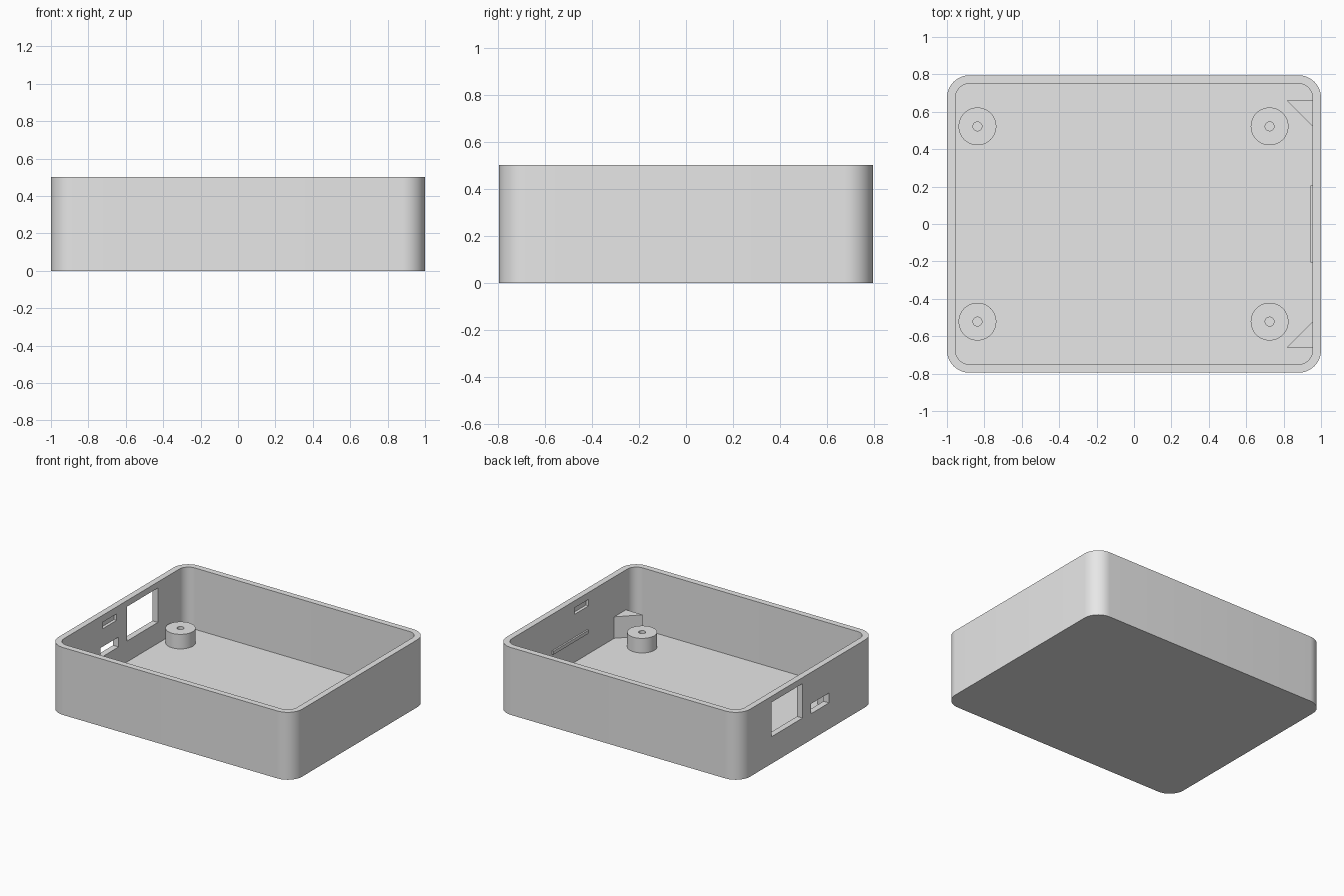
import bpy
import bmesh
from math import cos, sin, pi, radians

if "Cube" in bpy.data.objects:
    bpy.data.objects.remove(bpy.data.objects["Cube"], do_unlink=True)

# Single plastic colour
grey = bpy.data.materials.new("light_grey_plastic")
grey.use_nodes = True
grey.diffuse_color = (0.8, 0.8, 0.8, 1)
grey.node_tree.nodes["Principled BSDF"].inputs["Base Color"].default_value = (0.8, 0.8, 0.8, 1)

HALF_X, HALF_Y, HEIGHT = 1.0, 0.795, 0.5
WALL, FLOOR = 0.045, 0.045


def rounded_rect(hx, hy, r, steps=12):
    """Outline of a rounded rectangle, counter-clockwise."""
    points = []
    for quarter, (sx, sy) in enumerate([(1, 1), (-1, 1), (-1, -1), (1, -1)]):
        for i in range(steps + 1):
            a = (quarter + i / steps) * pi / 2
            points.append((sx * (hx - r) + r * cos(a), sy * (hy - r) + r * sin(a)))
    return points


def circle(cx, cy, r, steps=48):
    return [(cx + r * cos(2 * pi * i / steps), cy + r * sin(2 * pi * i / steps))
            for i in range(steps)]


def rect(x0, x1, y0, y1):
    return [(x0, y0), (x1, y0), (x1, y1), (x0, y1)]


def prism(name, outline, z0, z1):
    """Extrude a flat outline from z0 to z1."""
    bm = bmesh.new()
    base = bm.faces.new([bm.verts.new((x, y, z0)) for x, y in outline])
    top = bmesh.ops.extrude_face_region(bm, geom=[base])["geom"]
    verts = [v for v in top if isinstance(v, bmesh.types.BMVert)]
    bmesh.ops.translate(bm, verts=verts, vec=(0, 0, z1 - z0))
    bmesh.ops.recalc_face_normals(bm, faces=bm.faces)
    mesh = bpy.data.meshes.new(name)
    bm.to_mesh(mesh)
    bm.free()
    mesh.materials.append(grey)
    obj = bpy.data.objects.new(name, mesh)
    bpy.context.collection.objects.link(obj)
    return obj


def cut(obj, cutter):
    """Subtract the cutter, bake the result and drop the cutter."""
    cutter.hide_render = True
    mod = obj.modifiers.new("cut", "BOOLEAN")
    mod.operation, mod.solver, mod.object = "DIFFERENCE", "EXACT", cutter
    graph = bpy.context.evaluated_depsgraph_get()
    baked = bpy.data.meshes.new_from_object(obj.evaluated_get(graph))
    obj.modifiers.clear()
    obj.data = baked
    bpy.data.objects.remove(cutter, do_unlink=True)


def smooth(obj):
    bpy.ops.object.select_all(action="DESELECT")
    obj.select_set(True)
    bpy.context.view_layer.objects.active = obj
    bpy.ops.object.shade_smooth_by_angle(angle=radians(30))


# Open tray with rounded corners
tray = prism("tray", rounded_rect(HALF_X, HALF_Y, 0.12), 0, HEIGHT)
inner_x, inner_y = HALF_X - WALL, HALF_Y - WALL
cut(tray, prism("cavity", rounded_rect(inner_x, inner_y, 0.075), FLOOR, HEIGHT + 0.2))

# Two connector openings through the right wall
cut(tray, prism("large_port", rect(-1.1, -0.9, 0.063, 0.425), 0.2, 0.455))
cut(tray, prism("small_port", rect(-1.1, -0.9, -0.247, -0.035), 0.194, 0.267))

# Shallow lid catches inside both end walls
for side in (-1, 1):
    xs = sorted((side * 0.9, side * (inner_x + 0.022)))
    cut(tray, prism("catch", rect(*xs, -0.223, -0.058), 0.4, 0.448))
smooth(tray)

# Screw posts with blind holes
for x, end in ((-0.837, "right"), (0.725, "left")):
    for y, row in ((-0.522, "front"), (0.522, "back")):
        post = prism(f"screw_post_{row}_{end}", circle(x, y, 0.101), FLOOR - 0.02, 0.153)
        cut(post, prism("screw_hole", circle(x, y, 0.024, 24), FLOOR, 0.3))
        smooth(post)

# Triangular board supports against the left wall
for s, row in ((-1, "front"), (1, "back")):
    prism(f"board_support_{row}",
          [(0.817, s * 0.66), (inner_x + 0.01, s * 0.66),
           (inner_x + 0.01, s * 0.512), (inner_x, s * 0.522)],
          FLOOR - 0.02, 0.204)

# Slim retaining rib on the left wall
prism("retaining_rib", rect(inner_x - 0.012, inner_x + 0.02, -0.206, 0.206), 0.205, 0.23)
